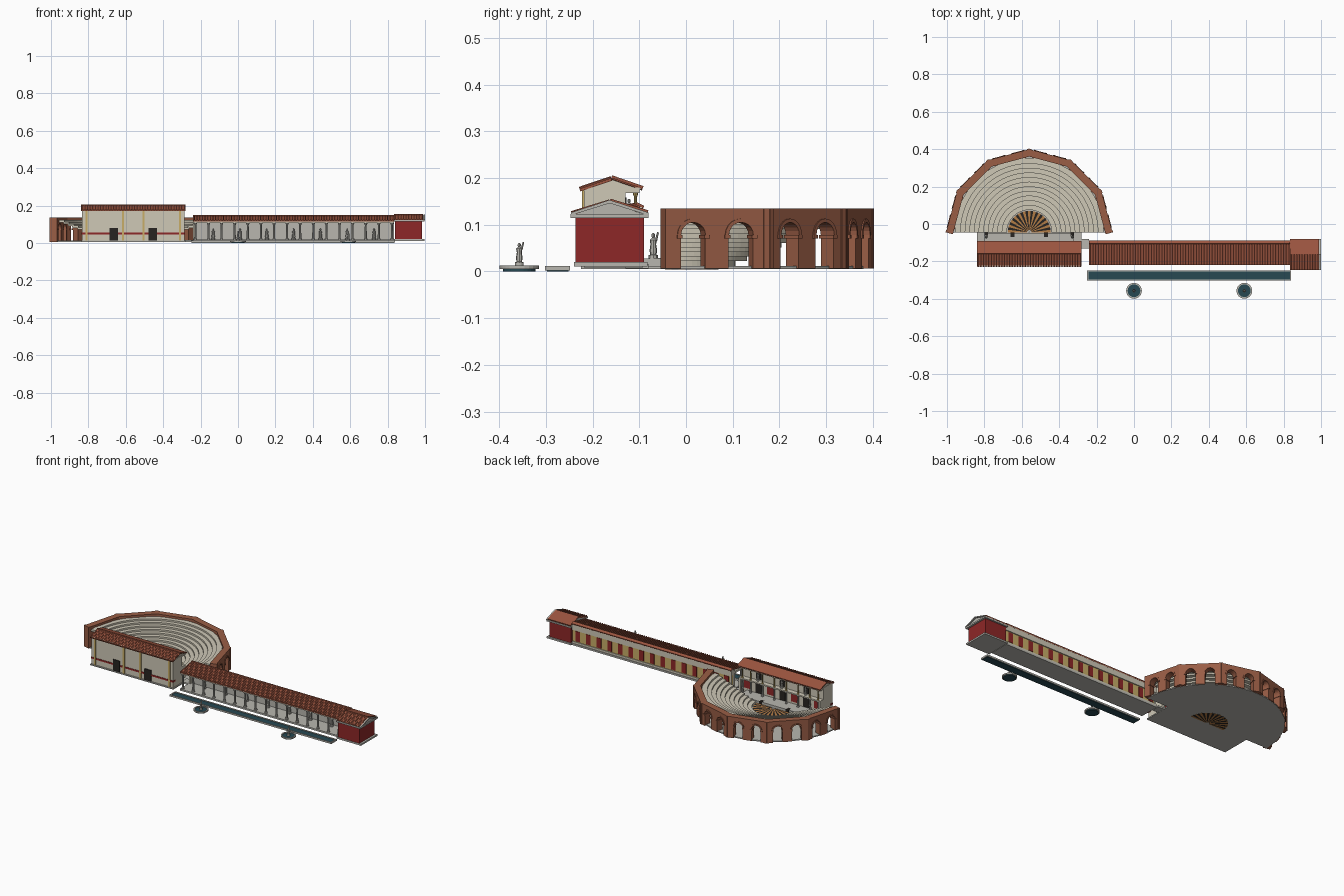
import bpy, bmesh
from math import pi, sin, cos, radians, atan2, hypot
from mathutils import Matrix, Vector

if "Cube" in bpy.data.objects:
    bpy.data.objects.remove(bpy.data.objects["Cube"])


def mat(name, r, g, b):
    m = bpy.data.materials.new(name)
    m.diffuse_color = (r, g, b, 1)
    m.use_nodes = True
    m.node_tree.nodes["Principled BSDF"].inputs["Base Color"].default_value = m.diffuse_color
    return m


BRICK = mat("brick", .32, .11, .06)
TILE = mat("roof_tile", .33, .09, .05)
RED = mat("red_plaster", .27, .02, .02)
CREAM = mat("cream_plaster", .62, .58, .47)
STONE = mat("stone", .48, .47, .43)
YELLOW = mat("yellow_plaster", .58, .42, .14)
WATER = mat("water", .02, .065, .085)
DARK = mat("dark_opening", .02, .017, .015)
OCHRE = mat("ochre_marble", .45, .2, .06)


def finish(name, bm, m, smooth=False):
    bmesh.ops.recalc_face_normals(bm, faces=bm.faces)
    me = bpy.data.meshes.new(name)
    bm.to_mesh(me)
    bm.free()
    ob = bpy.data.objects.new(name, me)
    bpy.context.collection.objects.link(ob)
    me.materials.append(m)
    if smooth:
        bpy.context.view_layer.objects.active = ob
        ob.select_set(True)
        bpy.ops.object.shade_smooth_by_angle()
        ob.select_set(False)
    return ob


def add_box(bm, x0, x1, y0, y1, z0, z1, M=Matrix()):
    T = Matrix.Translation(((x0 + x1) / 2, (y0 + y1) / 2, (z0 + z1) / 2))
    S = Matrix.Diagonal((x1 - x0, y1 - y0, z1 - z0, 1))
    bmesh.ops.create_cube(bm, size=1, matrix=M @ T @ S)


def boxes(name, items, m):
    bm = bmesh.new()
    for b in items:
        add_box(bm, *b)
    return finish(name, bm, m)


def add_prism(bm, pts, d, M=Matrix()):
    # outline in local x/z extruded along local +y
    f = bm.faces.new([bm.verts.new(M @ Vector((x, 0, z))) for x, z in pts])
    g = bmesh.ops.extrude_face_region(bm, geom=[f])["geom"]
    off = M.to_3x3() @ Vector((0, d, 0))
    bmesh.ops.translate(bm, vec=off, verts=[v for v in g if isinstance(v, bmesh.types.BMVert)])


def add_sector(bm, r0, r1, z0, z1, a0, a1, n, cx, cy):
    arc = [a0 + (a1 - a0) * i / n for i in range(n + 1)]
    secs = [[bm.verts.new((cx + r * cos(a), cy + r * sin(a), z))
             for r, z in ((r0, z0), (r1, z0), (r1, z1), (r0, z1))] for a in arc]
    for s, t in zip(secs, secs[1:]):
        for k in range(4):
            bm.faces.new((s[k], s[(k + 1) % 4], t[(k + 1) % 4], t[k]))
    bm.faces.new(secs[0])
    bm.faces.new(secs[-1])


def add_lathe(bm, prof, x, y, n=10):
    rings = [[bm.verts.new((x + r * cos(2 * pi * i / n), y + r * sin(2 * pi * i / n), z))
              for i in range(n)] for r, z in prof]
    for a, b in zip(rings, rings[1:]):
        for i in range(n):
            bm.faces.new((a[i], a[(i + 1) % n], b[(i + 1) % n], b[i]))
    bm.faces.new(rings[0])
    bm.faces.new(rings[-1])


def columns(name, places, z0, z1, r, m):
    bm = bmesh.new()
    for x, y in places:
        add_lathe(bm, [(r * 1.5, z0), (r * 1.5, z0 + r), (r, z0 + r * 1.2), (r * .85, z1 - r * 2),
                       (r * 1.5, z1 - r * .6), (r * 1.5, z1)], x, y)
    finish(name, bm, m, True)


def statues(name, places, z, h, arm=True):
    bm = bmesh.new()
    for x, y in places:
        prof = [(.18, 0), (.18, .12), (.12, .14), (.15, .3), (.11, .55), (.14, .72), (.05, .8),
                (.075, .87), (.06, .95), (.02, .98)]
        add_lathe(bm, [(a * h, z + b * h) for a, b in prof], x, y, 8)
        if arm:
            M = Matrix.Translation((x, y + .14 * h, z + .84 * h)) @ Matrix.Rotation(-.25, 4, 'X')
            bmesh.ops.create_cone(bm, cap_ends=True, segments=6, radius1=.05 * h, radius2=.035 * h,
                                  depth=.36 * h, matrix=M)
    finish(name, bm, STONE, True)


def tiled_slope(name, x0, x1, ya, za, yb, zb, n):
    # sloping slab with rows of round cover tiles running down it
    bm = bmesh.new()
    L, ang = hypot(yb - ya, zb - za), atan2(zb - za, yb - ya)
    M = Matrix.Translation((0, ya, za)) @ Matrix.Rotation(ang, 4, 'X')
    add_box(bm, x0, x1, 0, L, -.006, 0, M)
    for i in range(n):
        x = x0 + (i + .5) * (x1 - x0) / n
        R = M @ Matrix.Translation((x, L / 2, 0)) @ Matrix.Rotation(pi / 2, 4, 'X')
        bmesh.ops.create_cone(bm, cap_ends=True, segments=6, radius1=.0042, radius2=.0042, depth=L, matrix=R)
    finish(name, bm, TILE)


# ---- theatre: ground slab, seating tiers, patterned orchestra ----
CX, CY, R = -.56, -.045, .445
bm = bmesh.new()
add_sector(bm, .001, .425, .005, .012, 0, pi, 36, CX, CY)
add_box(bm, -.84, -.28, -.225, CY, .005, .012)
finish("theatre_ground", bm, STONE)
bm = bmesh.new()
N, r0, r1 = 11, .12, .392
w = (r1 - r0) / N
for i in range(N):
    z = .02 + i * .0098
    add_sector(bm, r0 + i * w, r0 + (i + 1) * w + .006, z - .008, z + .004, 0, pi, 40, CX, CY)
finish("seating_tiers", bm, CREAM)
for k, m in enumerate((OCHRE, DARK)):
    bm = bmesh.new()
    for i in range(k, 25, 2):
        add_sector(bm, .012, .115, .006 - .002, .0145, pi * i / 25, pi * (i + 1) / 25, 1, CX, CY)
    finish("orchestra_floor_" + "ab"[k], bm, m)

# ---- theatre: six flat arcade walls with two arches each ----
half, depth = R * sin(radians(15)), .038
zs, ra, zt, zb = .078, .027, .135, .006
wall, trim = bmesh.new(), bmesh.new()
for s in range(6):
    a = radians(15 + 30 * s)
    M = Matrix.Translation((CX, CY, 0)) @ Matrix.Rotation(a + pi / 2, 4, 'Z') \
        @ Matrix.Translation((0, -R * cos(radians(15)), 0))
    pts = [(-half, zb)]
    for c in (-.053, .053):
        pts.append((c - ra, zb))
        pts += [(c - ra * cos(pi * i / 10), zs + ra * sin(pi * i / 10)) for i in range(11)]
        pts.append((c + ra, zb))
        ring = [(c + q * cos(t), zs + q * sin(t)) for q, rng in ((ra, range(11)), (ra + .008, range(10, -1, -1)))
                for t in [pi * i / 10 for i in rng]]
        add_prism(trim, ring, .006, M @ Matrix.Translation((0, -.003, 0)))
        for e in (-1, 1):
            add_box(trim, c + e * (ra + .003) - .006, c + e * (ra + .003) + .006, -.004, depth + .002,
                    zs - .008, zs, M)
    pts += [(half, zb), (half, zt), (-half, zt)]
    add_prism(wall, pts, depth, M)
    for e in (-1, 1):
        add_box(wall, e * (half - .006) - .006, e * (half - .006) + .006, -.003, 0, zb, zt, M)
finish("arcade_wall", wall, BRICK)
finish("arcade_trim", trim, BRICK)

# ---- stage building ----
X0, X1 = -.835, -.285
boxes("stage_building_walls", [(X0, X1, -.218, -.13, .01, .178), (X0, X1, -.13, -.1, .1, .108),
      (X0, X1, -.13, -.1, .168, .178), (X0 - .003, X1 + .003, -.222, -.097, .174, .18),
      (X0, X0 + .012, -.13, -.1, .03, .1), (X1 - .012, X1, -.13, -.1, .03, .1)], CREAM)
bm = bmesh.new()
Mz = Matrix.Translation((X0, -.16, 0)) @ Matrix.Rotation(-pi / 2, 4, 'Z')
Mz = Matrix.Translation((X1, -.16, 0)) @ Matrix.Rotation(pi / 2, 4, 'Z')
add_prism(bm, [(-.06, .178), (.06, .178), (0, .198)], X1 - X0, Mz)
finish("stage_building_gables", bm, CREAM)
tiled_slope("stage_roof_front", X0 - .005, X1 + .005, -.228, .177, -.16, .2, 40)
tiled_slope("stage_roof_back", X0 - .005, X1 + .005, -.093, .177, -.16, .2, 40)
boxes("stage_front_pilasters", [(CX + d - .006, CX + d + .006, -.223, -.215, .01, .174)
      for d in (-.25, -.055, .055, .25)], YELLOW)
boxes("stage_front_band", [(X0 - .002, X1 + .002, -.2205, -.2, .045, .055)], RED)
boxes("stage_front_doors", [(CX + d - .023, CX + d + .023, -.222, -.21, .01, .08) for d in (-.105, .105)], DARK)
boxes("stage_back_doors", [(CX + d - .02, CX + d + .02, -.135, -.127, .03, .085) for d in (-.16, 0, .16)], DARK)
boxes("stage_back_panels", [(CX + d - .022, CX + d + .022, -.135, -.128, .04, .09)
      for d in (-.235, -.08, .08, .235)], RED)
bm = bmesh.new()
for d in (-.16, 0, .16):
    arch = [(-.018, .115), (.018, .115)] + [(.018 * cos(pi * i / 8), .14 + .018 * sin(pi * i / 8)) for i in range(9)]
    add_prism(bm, arch, .006, Matrix.Translation((CX + d, -.133, 0)))
finish("stage_upper_niches", bm, DARK)
cols = [(CX + d, -.108) for d in (-.255, -.2, -.12, -.04, .04, .12, .2, .255)]
columns("stage_lower_columns", cols, .03, .1, .005, STONE)
columns("stage_upper_columns", cols, .108, .168, .004, YELLOW)
boxes("stage_platform", [(-.8, -.32, -.13, -.047, .006, .028)], STONE)
boxes("stage_platform_niches", [(CX + d - .01, CX + d + .01, -.07, -.045, .012, .0285)
      for d in (-.23, -.09, .09, .23)], DARK)
statues("stage_statues", [(CX + d, -.07) for d in (-.23, .23)], .028, .055)
statues("niche_statues", [(CX + d, -.122) for d in (-.16, 0, .16)], .108, .048, False)

# ---- long portico ----
P0, P1 = -.24, .835
boxes("portico_floor", [(P0, P1, -.218, -.092, .008, .018), (-.29, P0, -.13, -.08, .006, .016)], STONE)
boxes("portico_back_wall", [(P0, P1, -.112, -.1, .018, .105)], YELLOW)
boxes("portico_wall_top", [(P0, P1, -.115, -.094, .1, .138), (P0, P1, -.112, -.096, .018, .03),
      (P0, P0 + .012, -.13, -.097, .018, .13)], CREAM)
boxes("portico_inner_wall", [(P0, P1, -.116, -.111, .018, .12)], STONE)
boxes("portico_beam", [(P0, P1, -.212, -.198, .108, .12), (P0, P0 + .012, -.2, -.1, .108, .12)], CREAM)
n = 15
step = (P1 - P0) / n
boxes("portico_red_panels", [(P0 + (i + .5) * step - .015, P0 + (i + .5) * step + .015, -.102, -.0975, .035, .095)
      for i in range(n)], RED)
columns("portico_columns", [(P0 + .012 + i * (P1 - P0 - .024) / n, -.205) for i in range(n + 1)],
        .018, .108, .006, STONE)
statues("portico_statues", [(P0 + (i + .5) * step, -.135) for i in range(1, n, 2)], .018, .06, False)
tiled_slope("portico_roof", P0, P1, -.218, .121, -.108, .143, 76)
tiled_slope("portico_roof_back", P0, P1, -.092, .135, -.108, .143, 76)

# ---- end pavilion ----
boxes("pavilion_walls", [(.84, .985, -.237, -.09, .02, .116)], RED)
boxes("pavilion_stonework", [(.833, .997, -.24, -.082, .01, .02), (.833, .997, -.247, -.08, .114, .123)], STONE)
bm = bmesh.new()
Mp = Matrix.Translation((.992, -.1635, 0)) @ Matrix.Rotation(pi / 2, 4, 'Z')
add_prism(bm, [(-.075, .122), (.075, .122), (0, .147)], .155, Mp)
for e in (-1, 1):
    rake = [(e * .083, .12), (e * .083, .126), (0, .153), (0, .146)]
    add_prism(bm, rake, .008, Matrix.Translation((.008, 0, 0)) @ Mp)
finish("pavilion_pediment", bm, STONE)
tiled_slope("pavilion_roof_front", .835, .99, -.245, .125, -.1635, .15, 11)
tiled_slope("pavilion_roof_back", .835, .99, -.082, .125, -.1635, .15, 11)

# ---- long pool and round fountains ----
boxes("pool_rim", [(-.25, .84, -.302, -.296, .002, .012), (-.25, .84, -.254, -.248, .002, .012),
      (-.25, -.243, -.302, -.248, .002, .012), (.833, .84, -.302, -.248, .002, .012)], STONE)
boxes("pool_water", [(-.245, .835, -.298, -.252, 0, .008)], WATER)
spots = [(0, -.357), (.59, -.357)]
rim, water, base = bmesh.new(), bmesh.new(), bmesh.new()
for x, y in spots:
    add_sector(rim, .034, .042, .005, .013, 0, 2 * pi, 24, x, y)
    add_lathe(water, [(.035, 0), (.035, .009)], x, y, 24)
    add_lathe(base, [(.009, .008), (.009, .018)], x, y, 12)
finish("fountain_rims", rim, STONE)
finish("fountain_water", water, WATER)
finish("fountain_pedestals", base, STONE)
statues("fountain_statues", spots, .014, .048)
